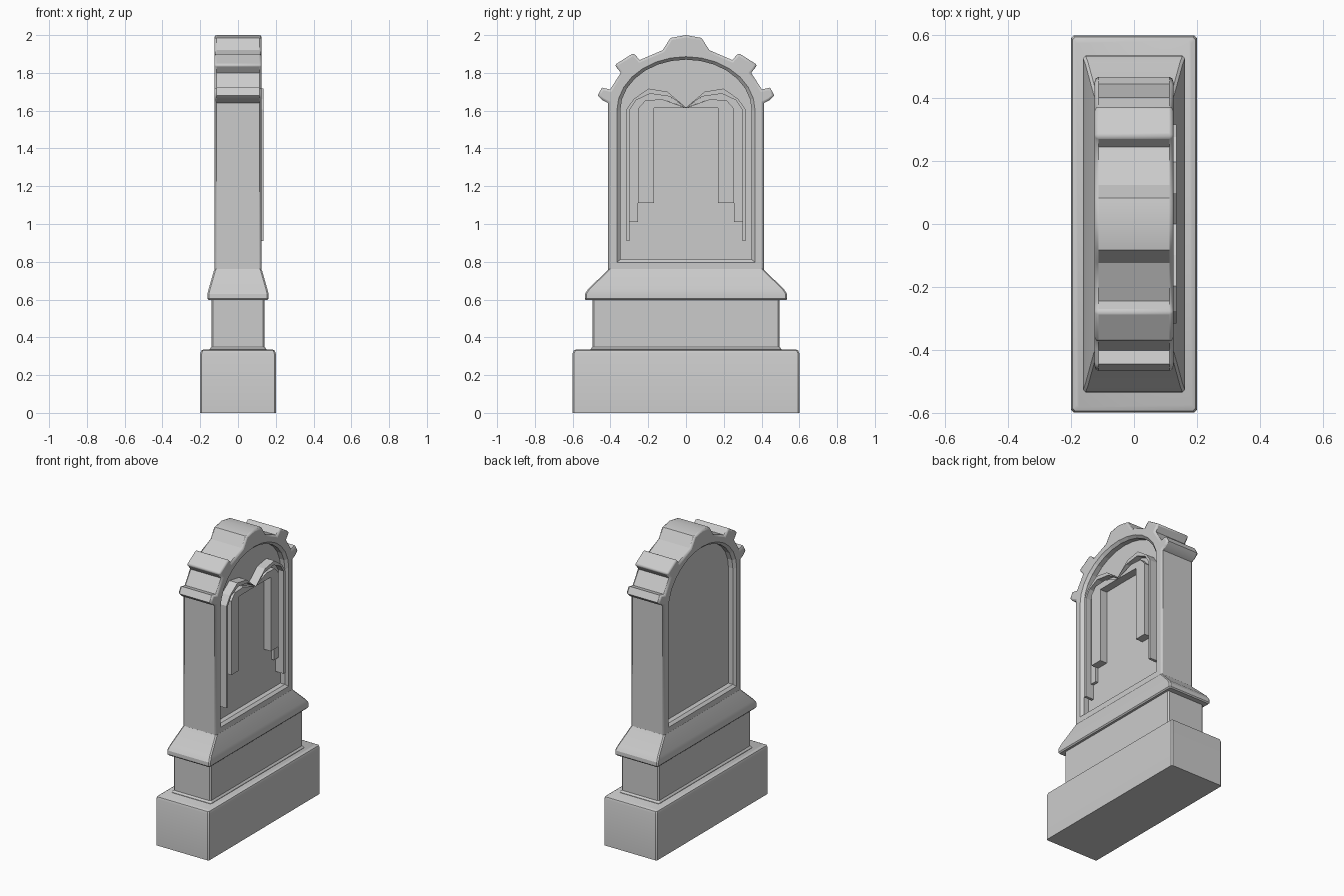
import bpy, bmesh, math

if "Cube" in bpy.data.objects:
    bpy.data.objects.remove(bpy.data.objects["Cube"])


def finish(name, bm, smooth=True):
    bmesh.ops.recalc_face_normals(bm, faces=bm.faces)
    me = bpy.data.meshes.new(name)
    bm.to_mesh(me)
    bm.free()
    ob = bpy.data.objects.new(name, me)
    bpy.context.collection.objects.link(ob)
    if smooth:
        bpy.ops.object.select_all(action='DESELECT')
        ob.select_set(True)
        bpy.context.view_layer.objects.active = ob
        bpy.ops.object.shade_smooth_by_angle(angle=math.radians(28))
    return ob


def skin(name, rings, smooth=True):
    """Skin a stack of equal-length closed rings and cap both ends."""
    bm = bmesh.new()
    vs = [[bm.verts.new(p) for p in r] for r in rings]
    n = len(vs[0])
    for a, b in zip(vs, vs[1:]):
        for i in range(n):
            bm.faces.new((a[i], a[(i + 1) % n], b[(i + 1) % n], b[i]))
    bm.faces.new(vs[0][::-1])
    bm.faces.new(vs[-1])
    return finish(name, bm, smooth)


def rect(x, y, z, c=0.008):
    """Rectangle ring with small cut corners."""
    return [(x - c, -y, z), (x, -y + c, z), (x, y - c, z), (x - c, y, z),
            (-x + c, y, z), (-x, y - c, z), (-x, -y + c, z), (-x + c, -y, z)]


def prism(name, pts, x0, x1, smooth=False):
    """Extrude a (y, z) profile along x."""
    return skin(name, [[(x, y, z) for y, z in pts] for x in (x0, x1)], smooth)


# stepped base, plinth and sloped moulding
skin("base_block", [rect(.2, .6, 0), rect(.2, .6, .315), rect(.195, .595, .329),
                    rect(.183, .583, .335)])
skin("plinth", [rect(.15, .505, .325), rect(.15, .505, .338), rect(.14, .495, .35),
                rect(.14, .495, .61)])
skin("sloped_moulding", [rect(.155, .53, .597), rect(.162, .536, .605), rect(.162, .535, .63),
                         rect(.155, .517, .657), rect(.127, .415, .755), rect(.12, .41, .77)])

# slab outline with raised blocks around the arch
half = [(.413, .75), (.413, 1.64), (.443, 1.655), (.468, 1.68), (.445, 1.722), (.402, 1.712),
        (.345, 1.80), (.378, 1.842), (.278, 1.905), (.245, 1.868), (.124, 1.92),
        (.082, 1.985)]
outline = half + [(0, 2.0)] + [(-y, z) for y, z in reversed(half)]
slab = prism("headstone_slab", outline, -.125, .125, True)
bev = slab.modifiers.new("edge_bevel", 'BEVEL')
bev.width, bev.segments = .012, 2
bev.limit_method = 'ANGLE'
bev.angle_limit = math.radians(80)


def arch(w, z0, zs, h, n=14):
    return [(-w, z0), (w, z0)] + [(w * math.cos(math.pi * i / n), zs + h * math.sin(math.pi * i / n))
                                  for i in range(n + 1)]


# arched recessed panels on both faces, with a sloping rim
for side in (1, -1):
    big, small = arch(.366, .797, 1.6, .286), arch(.348, .812, 1.6, .27)
    rings = [[(side * x, y, z) for y, z in p]
             for x, p in ((.16, big), (.125, big), (.108, small), (.075, small))]
    cutter = skin("panel_cutter", rings, False)
    cutter.hide_render = True
    cutter.hide_set(True)
    cutter.display_type = 'WIRE'
    cut = slab.modifiers.new("panel_recess", 'BOOLEAN')
    cut.operation, cut.object, cut.solver = 'DIFFERENCE', cutter, 'EXACT'

# drapery folds: (front x, outer swag points, inner swag points), hanging tails included
O = [(.316, 1.605), (.277, 1.662), (.198, 1.717), (.098, 1.70), (0, 1.617)]
M = [(.298, 1.605), (.265, 1.655), (.19, 1.69), (.085, 1.675), (0, 1.616)]
I = [(.253, 1.612), (.215, 1.655), (.125, 1.66), (0, 1.615)]
folds = [("outer_fold", .135, .91, O, M),
         ("middle_fold", .095, 1.01, M, I),
         ("inner_fold", .128, 1.11, I, [(.17, 1.613)])]
for side, label in ((1, "right"), (-1, "left")):
    for name, x, foot, outer, inner in folds:
        inner = [p for p in inner if p[0] > 0]
        pts = [(outer[0][0], foot)] + outer + inner[::-1] + [(inner[0][0], foot)]
        prism(f"{label}_{name}", [(side * y, z) for y, z in pts], .07, x)
